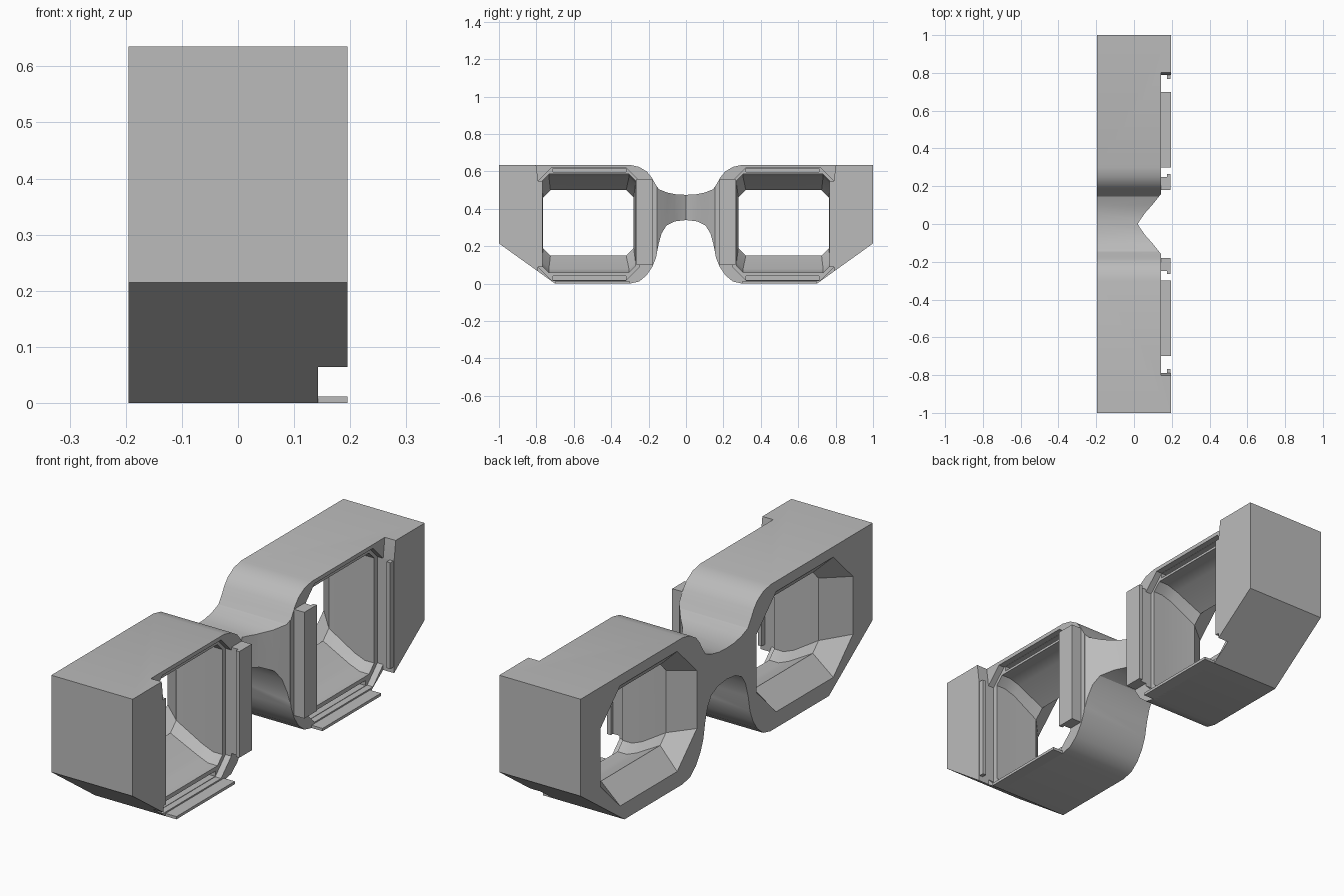
import bpy, bmesh, math

cube = bpy.data.objects.get("Cube")
if cube:
    bpy.data.objects.remove(cube, do_unlink=True)

grey = bpy.data.materials.new("plain grey")
grey.use_nodes = True
grey.diffuse_color = (0.5, 0.5, 0.5, 1)
grey.node_tree.nodes["Principled BSDF"].inputs["Base Color"].default_value = (0.5, 0.5, 0.5, 1)


def loft(name, rings):
    """Skin a stack of equal-length rings and cap both ends."""
    bm = bmesh.new()
    rows = [[bm.verts.new(p) for p in ring] for ring in rings]
    n = len(rows[0])
    for a, b in zip(rows, rows[1:]):
        for i in range(n):
            j = (i + 1) % n
            bm.faces.new((a[i], a[j], b[j], b[i]))
    bm.faces.new(rows[0][::-1])
    bm.faces.new(rows[-1])
    bmesh.ops.recalc_face_normals(bm, faces=bm.faces)
    mesh = bpy.data.meshes.new(name)
    bm.to_mesh(mesh)
    bm.free()
    mesh.materials.append(grey)
    obj = bpy.data.objects.new(name, mesh)
    bpy.context.collection.objects.link(obj)
    return obj


def prism(name, outline, x0, x1):
    return loft(name, [[(x, y, z) for y, z in outline] for x in (x0, x1)])


def box(name, x0, x1, y0, y1, z0, z1):
    return prism(name, [(y0, z0), (y1, z0), (y1, z1), (y0, z1)], x0, x1)


def octagon(x, y0, y1, z0, z1, c, side):
    pts = [(y0 + c, z0), (y1 - c, z0), (y1, z0 + c), (y1, z1 - c),
           (y1 - c, z1), (y0 + c, z1), (y0, z1 - c), (y0, z0 + c)]
    return [(x, side * y, z) for y, z in pts]


def cut(target, cutter):
    mod = target.modifiers.new("cut", "BOOLEAN")
    mod.operation = "DIFFERENCE"
    mod.solver = "EXACT"
    mod.object = cutter
    bpy.context.view_layer.update()
    mesh = bpy.data.meshes.new_from_object(
        target.evaluated_get(bpy.context.evaluated_depsgraph_get()))
    target.modifiers.clear()
    target.data = mesh
    bpy.data.objects.remove(cutter, do_unlink=True)


# Goggle outline: upper and lower half profiles, mirrored across the bridge
upper = [(0, .475), (.05, .477), (.1, .487), (.145, .505), (.165, .535), (.185, .57),
         (.21, .6), (.25, .624), (.3, .635), (1, .635)]
lower = [(1, .215), (.7, 0), (.3, 0), (.25, .012), (.21, .045), (.18, .09), (.16, .14),
         (.147, .21), (.13, .27), (.105, .31), (.06, .333), (0, .34)]
half = upper + lower
outline = half + [(-y, z) for y, z in half[-2:0:-1]]
body = prism("goggle_body", outline, -.195, .195)

# Nose notch
notch = [(.25, .16), (.14, .155), (.1, .105), (.06, .06), (.035, .025), (.02, 0)]
notch += [(x, -y) for x, y in notch[-2::-1]]
cut(body, loft("nose_cutter", [[(x, y, z) for x, y in notch] for z in (-.1, .8)]))

# Step back the mounting side between the two end blocks
step = [(.79, -.1), (.79, .55), (.81, .7)]
step += [(-y, z) for y, z in step[::-1]]
cut(body, prism("step_cutter", step, .143, .3))

for side in (-1, 1):
    # Funnel opening, window and inner chamber
    funnel = [(-.2, .2, .87, .065, .595, .14), (-.1, .28, .765, .15, .5, .04),
              (.02, .27, .768, .08, .57, .035), (.07, .27, .768, .06, .585, .035),
              (.3, .27, .768, .06, .585, .035)]
    cut(body, loft("lens_cutter", [octagon(*r, side) for r in funnel]))
    # Thin rim around the mounting side
    rim = [(x, .25, .79, .018, .618, .07) for x in (.115, .3)]
    cut(body, loft("rim_cutter", [octagon(*r, side) for r in rim]))
    # Long grooves above and below the chamber
    for z0, z1 in ((.02, .042), (.596, .617)):
        ys = sorted((side * .32, side * .71))
        cut(body, box("groove_cutter", .04, .3, *ys, z0, z1))

# Clips and tabs on both sides
parts = [("inner_clip", .11, .192, .18, .25, .1, .56),
         ("inner_clip_lip", .175, .192, .25, .265, .1, .56),
         ("outer_clip_lip", .175, .192, .768, .795, .09, .55),
         ("bottom_tab", .12, .195, .3, .7, 0, .012)]
objects = [body]
for name, x0, x1, y0, y1, z0, z1 in parts:
    for side, label in ((1, "back"), (-1, "front")):
        a, b = sorted((side * y0, side * y1))
        objects.append(box(label + "_" + name, x0, x1, a, b, z0, z1))

# Smooth curves, crisp edges
for obj in bpy.context.selected_objects:
    obj.select_set(False)
for obj in objects:
    obj.select_set(True)
bpy.context.view_layer.objects.active = body
bpy.ops.object.shade_smooth_by_angle(angle=math.radians(30))
